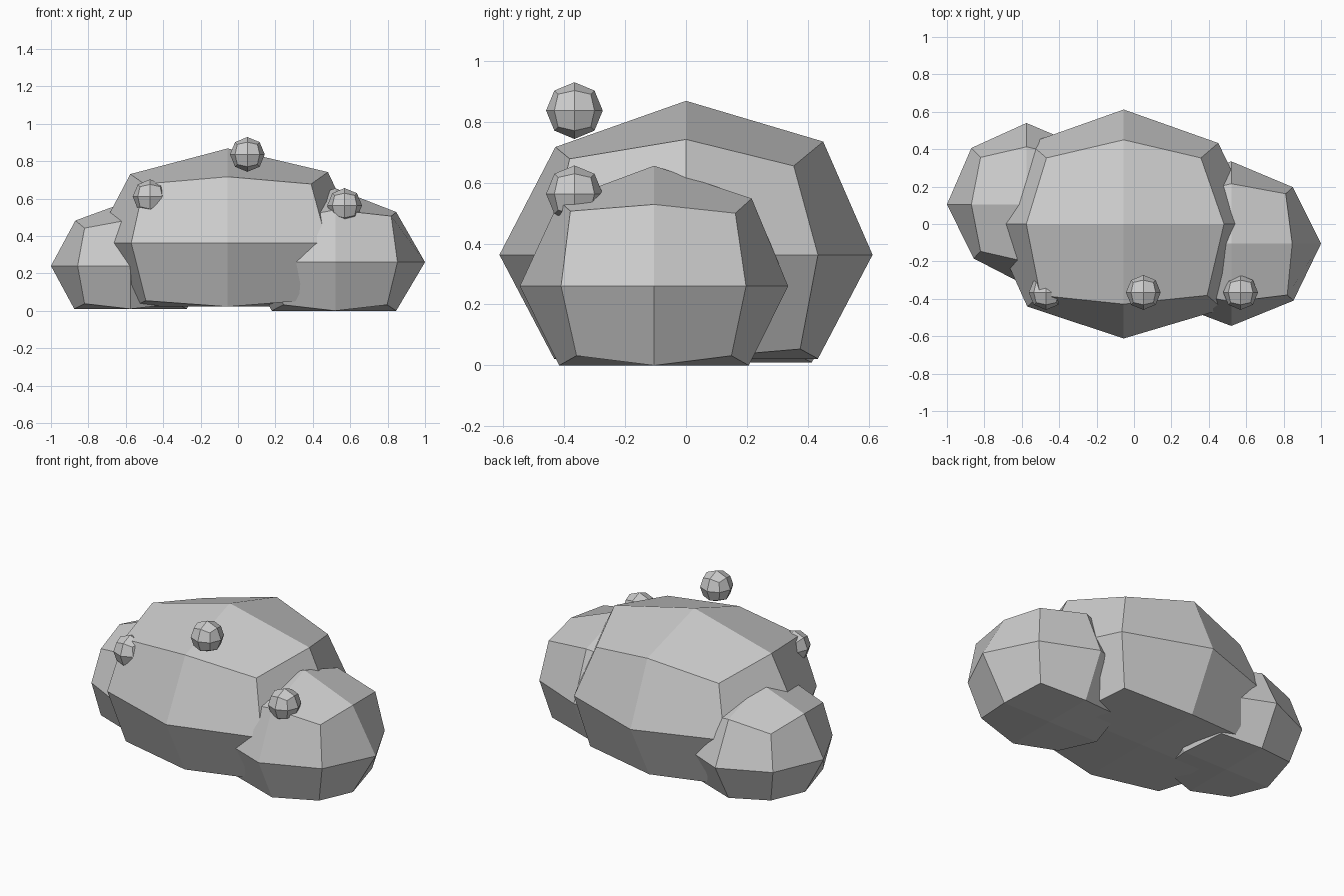
import bpy, bmesh
from mathutils import Vector

if "Cube" in bpy.data.objects:
    bpy.data.objects.remove(bpy.data.objects["Cube"])


def blob(name, center, radii, floor=None, bumps=None):
    """Cube split once per face and pushed to a low-poly ball; bumps scale single points."""
    bm = bmesh.new()
    bmesh.ops.create_cube(bm, size=2)
    bmesh.ops.subdivide_edges(bm, edges=bm.edges[:], cuts=1, use_grid_fill=True)
    for v in bm.verts:
        key = tuple(round(c) for c in v.co)
        d = v.co.normalized() * (bumps or {}).get(key, 1.0)
        v.co = Vector(c + r * k for c, r, k in zip(center, radii, d))
        if floor is not None:
            v.co.z = max(v.co.z, floor)   # flattened underside
    mesh = bpy.data.meshes.new(name)
    bm.to_mesh(mesh)
    bm.free()
    obj = bpy.data.objects.new(name, mesh)
    bpy.context.collection.objects.link(obj)
    return obj


# Foliage clumps
blob("main_foliage", (-0.055, 0, 0.363), (0.715, 0.612, 0.505), 0.022, {
    (-1, -1, 1): 1.08, (1, -1, 1): 1.08, (1, 0, 1): 1.06, (-1, 0, 1): 1.03,
    (0, 1, 1): 1.04, (0, -1, 1): 0.99, (1, -1, 0): 1.05, (-1, -1, 0): 1.02,
    (-1, -1, -1): 1.06, (1, 1, -1): 1.06, (1, -1, -1): 1.05, (-1, 1, -1): 1.05})
blob("right_foliage", (0.52, -0.105, 0.26), (0.48, 0.44, 0.395), 0.0, {
    (1, -1, 1): 1.08, (1, 1, 1): 1.05, (0, 1, 1): 1.03,
    (1, 0, 1): 0.96, (1, 0, -1): 0.96, (1, 1, 0): 0.97, (1, -1, 0): 0.98})
blob("left_foliage", (-0.575, 0.105, 0.24), (0.425, 0.435, 0.35), 0.01, {
    (-1, 0, 1): 0.98, (-1, 1, 0): 0.98, (-1, -1, 0): 0.94})

# Berries
for i, (x, z) in enumerate([(-0.47, 0.61), (0.05, 0.836), (0.57, 0.563)]):
    blob(f"berry_{i + 1}", (x, -0.366, z), (0.093,) * 3)
